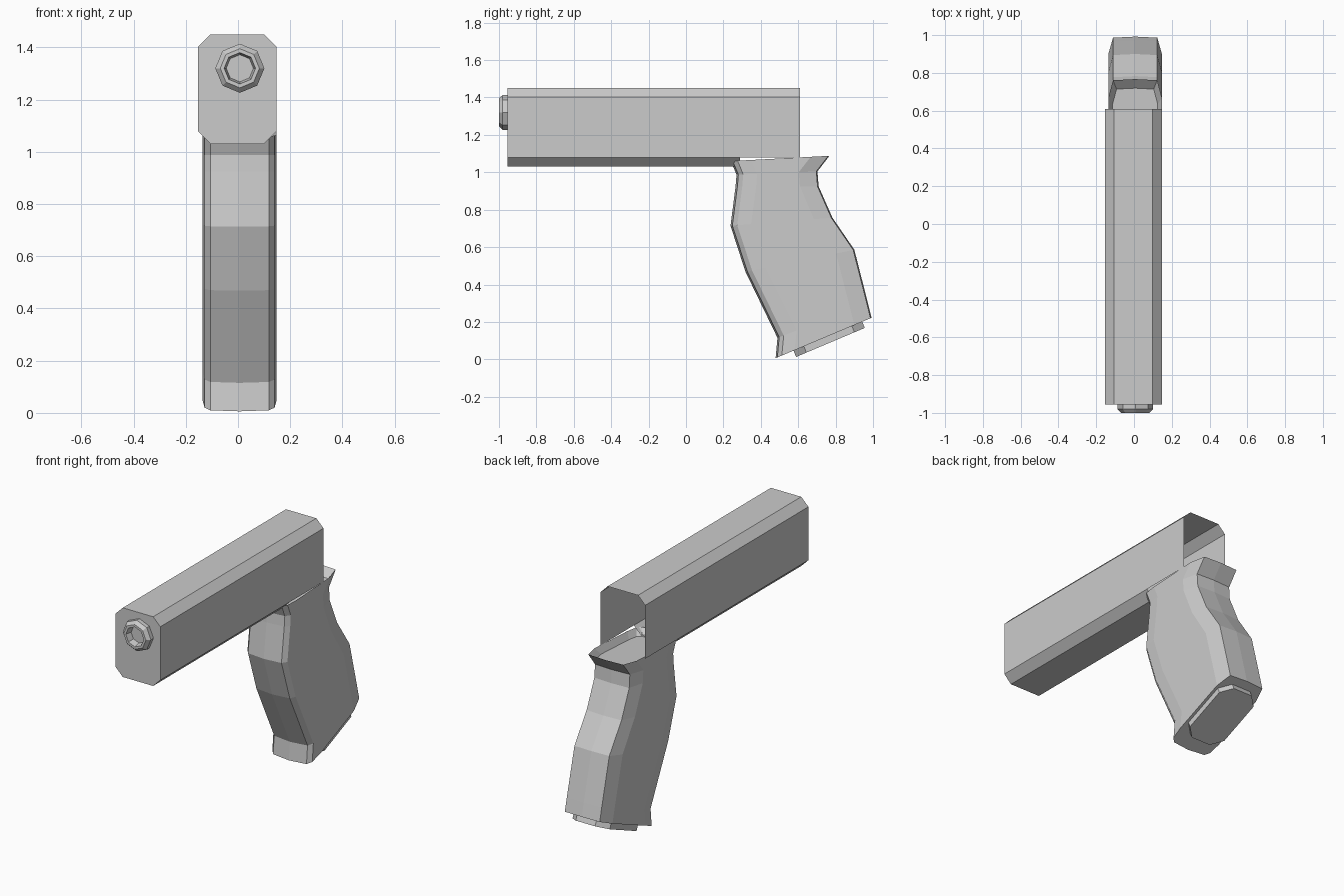
import bpy, bmesh, math
from mathutils import Vector

cube = bpy.data.objects.get("Cube")
if cube:
    bpy.data.objects.remove(cube, do_unlink=True)

grey = bpy.data.materials.new("plain_grey")
grey.use_nodes = True
COLOUR = (0.6, 0.6, 0.6, 1)
grey.diffuse_color = COLOUR
grey.node_tree.nodes["Principled BSDF"].inputs["Base Color"].default_value = COLOUR


def finish(name, bm):
    bmesh.ops.recalc_face_normals(bm, faces=bm.faces[:])
    mesh = bpy.data.meshes.new(name)
    bm.to_mesh(mesh)
    bm.free()
    mesh.materials.append(grey)
    obj = bpy.data.objects.new(name, mesh)
    bpy.context.collection.objects.link(obj)
    return obj


def loft(rings, cap_start=True, cap_end=True, skip=()):
    """Bridge matching rings; skip holds (band, side) pairs left open."""
    bm = bmesh.new()
    loops = [[bm.verts.new(p) for p in ring] for ring in rings]
    n = len(loops[0])
    for band, (a, b) in enumerate(zip(loops, loops[1:])):
        for i in range(n):
            if (band, i) not in skip:
                j = (i + 1) % n
                bm.faces.new((a[i], a[j], b[j], b[i]))
    if cap_start:
        bm.faces.new(loops[0])
    if cap_end:
        bm.faces.new(loops[-1])
    return bm


def octagon(x0, x1, z0, z1, c):
    return [(x0 + c, z0), (x1 - c, z0), (x1, z0 + c), (x1, z1 - c),
            (x1 - c, z1), (x0 + c, z1), (x0, z1 - c), (x0, z0 + c)]


# Upper housing: chamfered shell, open at the back and underneath over the grip
profile = octagon(-0.153, 0.147, 1.03, 1.45, 0.048)
housing = loft([[(x, y, z) for x, z in profile] for y in (-0.955, 0.29, 0.61)],
               cap_end=False, skip={(1, 0), (1, 1), (1, 7)})
finish("upper_housing", housing)


# Muzzle: eight-sided collar with a recessed bore
def circle(radius, y):
    return [(0.007 + radius * math.cos(k * math.pi / 4), y,
             1.32 + radius * math.sin(k * math.pi / 4)) for k in range(8)]


finish("muzzle", loft([circle(r, y) for r, y in (
    (0.094, -0.95), (0.094, -0.98), (0.075, -1.0), (0.06, -1.0), (0.052, -0.96))]))

# Grip: rings between front and back outline points, top to bottom
MID = 0.006
levels = [((0.24, 1.06), (0.767, 1.088)),
          ((0.27, 0.987), (0.703, 1.005)),
          ((0.265, 0.925), (0.709, 0.925)),
          ((0.238, 0.714), (0.783, 0.757)),
          ((0.318, 0.468), (0.9, 0.586)),
          ((0.489, 0.115), (0.973, 0.3)),
          ((0.479, 0.006), (0.992, 0.222))]


def grip_ring(front, back):
    f, b = Vector((0, *front)), Vector((0, *back))
    d = (b - f).length
    along = (b - f) / d
    half = [(0, 0), (0.112, 0.01), (0.134, 0.036), (0.142, 0.11),
            (0.142, d - 0.1), (0.117, d - 0.006), (0, d)]
    section = half + [(-x, t) for x, t in half[-2:0:-1]]
    return [f + along * t + Vector((x + MID, 0, 0)) for x, t in section]


rings = [grip_ring(*lv) for lv in levels]
# Shallow dished top inside a raised rim
centre = sum(rings[0], Vector()) / len(rings[0])
dish = [centre + (p - centre) * 0.84 - Vector((0, 0, 0.04)) for p in rings[0]]
finish("grip", loft([dish] + rings))

# Base plate: chamfered slab lying along the slanted grip bottom
front, back = Vector((0, 0.575, 0.046)), Vector((0, 0.942, 0.201))
along = (back - front).normalized()
down = Vector((0, -along.z, along.y)) * -1
outline = octagon(MID - 0.125, MID + 0.125, 0, (back - front).length, 0.06)
finish("base_plate", loft([[front + along * t + down * h + Vector((x, 0, 0))
                            for x, t in outline] for h in (-0.02, 0.036)]))
